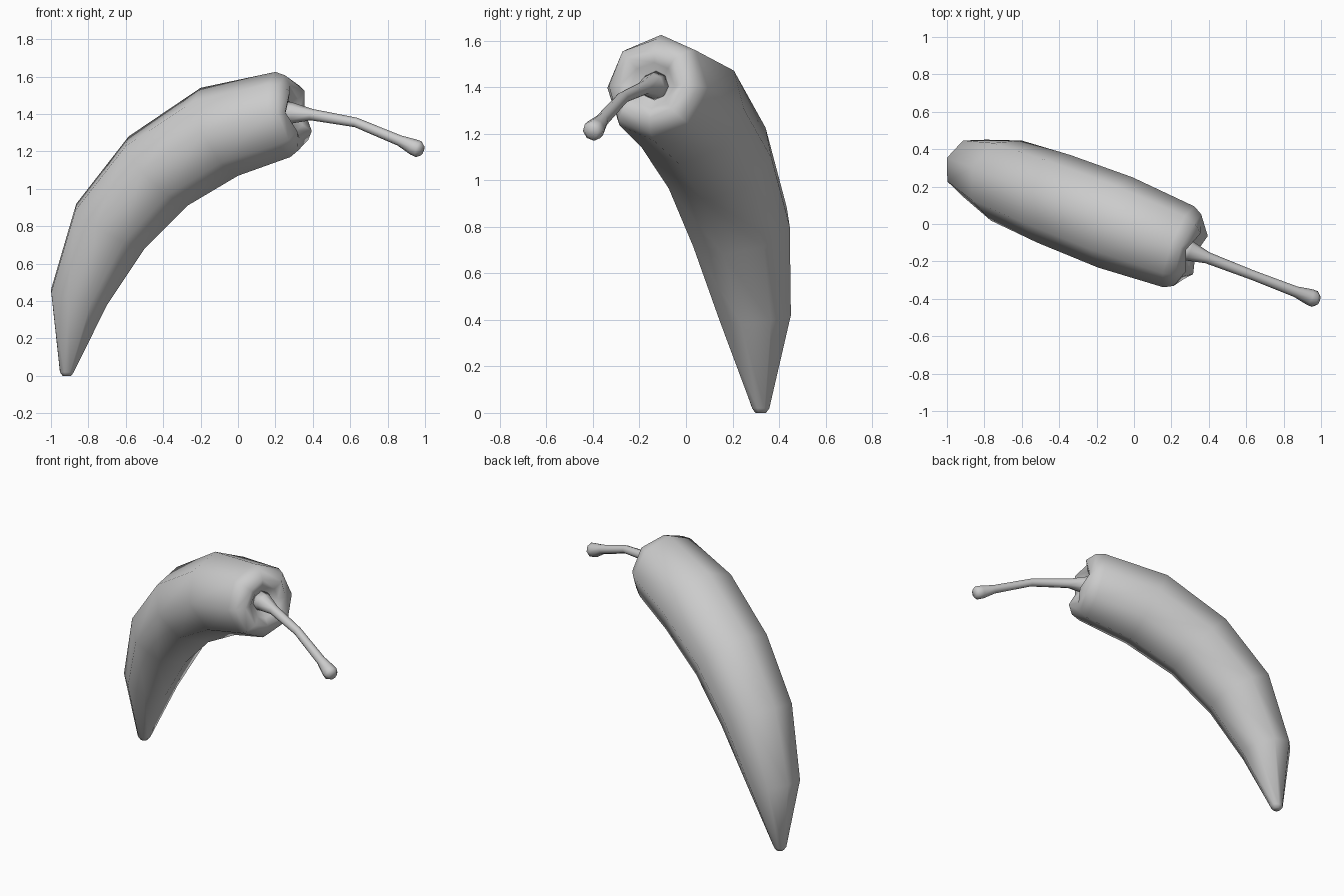
import bpy, bmesh, math
from mathutils import Vector

if "Cube" in bpy.data.objects:
    bpy.data.objects.remove(bpy.data.objects["Cube"])

# The whole pepper bends in one vertical plane, turned about z
A = -math.radians(21)
U = Vector((math.cos(A), math.sin(A), 0))
B = Vector((-math.sin(A), math.cos(A), 0))
Z = Vector((0, 0, 1))
ORIGIN = Vector((0, -0.03, 0))
SIDES = 8


def ring(u, z, normal, r, lobe=(0, 0)):
    """Ring centred at (u, z); odd vertices get pushed along the axis and outward."""
    n = (U * normal[0] + Z * normal[1]).normalized()
    t = B.cross(n) if B.cross(n).dot(U - Z * 0.01) > 0 else n.cross(B)
    c = ORIGIN + U * u + Z * z
    pts = []
    for i in range(SIDES):
        a = math.tau * i / SIDES
        odd = i % 2
        rr = r + lobe[1] * odd
        pts.append(c + (n * math.cos(a) + B * math.sin(a)) * rr + t * lobe[0] * odd)
    return pts


def skin(name, rings):
    bm = bmesh.new()
    loops = [[bm.verts.new(p) for p in r] for r in rings]
    for a, b in zip(loops, loops[1:]):
        for i in range(SIDES):
            j = (i + 1) % SIDES
            bm.faces.new((a[i], a[j], b[j], b[i]))
    bm.faces.new(loops[0])
    bm.faces.new(loops[-1])
    bmesh.ops.recalc_face_normals(bm, faces=bm.faces)
    for f in bm.faces:
        f.smooth = True
    me = bpy.data.meshes.new(name)
    bm.to_mesh(me)
    bm.free()
    ob = bpy.data.objects.new(name, me)
    bpy.context.collection.objects.link(ob)
    return ob


# Body: outer and inner outline points (x, z) in the front view, tip to shoulder
outline = [
    ((-0.938, 0.0), (-0.892, 0.0)),
    ((-0.952, 0.02), (-0.878, 0.02)),
    ((-1.0, 0.46), (-0.70, 0.38)),
    ((-0.865, 0.92), (-0.50, 0.68)),
    ((-0.585, 1.28), (-0.27, 0.91)),
    ((-0.20, 1.54), (0.0, 1.07)),
    ((0.20, 1.625), (0.28, 1.17)),
]
body = []
for (xo, zo), (xi, zi) in outline:
    d = Vector(((xo - xi) / U.x, zo - zi))
    body.append(ring((xo + xi) / 2 / U.x, (zo + zi) / 2, d, d.length / 2))

# Lobed crown around the sunken stem socket: (axial offset, radius, lobe)
HN, HT = (-0.186, 0.983), (0.983, 0.186)
for a, r, lobe in [(0.05, 0.205, (0.012, 0.005)),
                   (0.07, 0.145, (0.035, 0.01)),
                   (0.055, 0.10, (0.02, 0)),
                   (0.025, 0.055, (0, 0))]:
    body.append(ring(0.257 + HT[0] * a, 1.397 + HT[1] * a, HN, r, lobe))
skin("pepper_body", body)

# Stem: flared base, thin bent stalk, knobbed end (u, z, radius)
path = [(0.275, 1.405, 0.065), (0.32, 1.405, 0.054), (0.42, 1.397, 0.031),
        (0.675, 1.355, 0.026), (0.925, 1.258, 0.029), (1.005, 1.223, 0.044),
        (1.035, 1.212, 0.045), (1.055, 1.205, 0.028)]
stem = []
for i, (u, z, r) in enumerate(path):
    p, q = path[max(i - 1, 0)], path[min(i + 1, len(path) - 1)]
    stem.append(ring(u, z, (p[1] - q[1], q[0] - p[0]), r))
skin("pepper_stem", stem)
